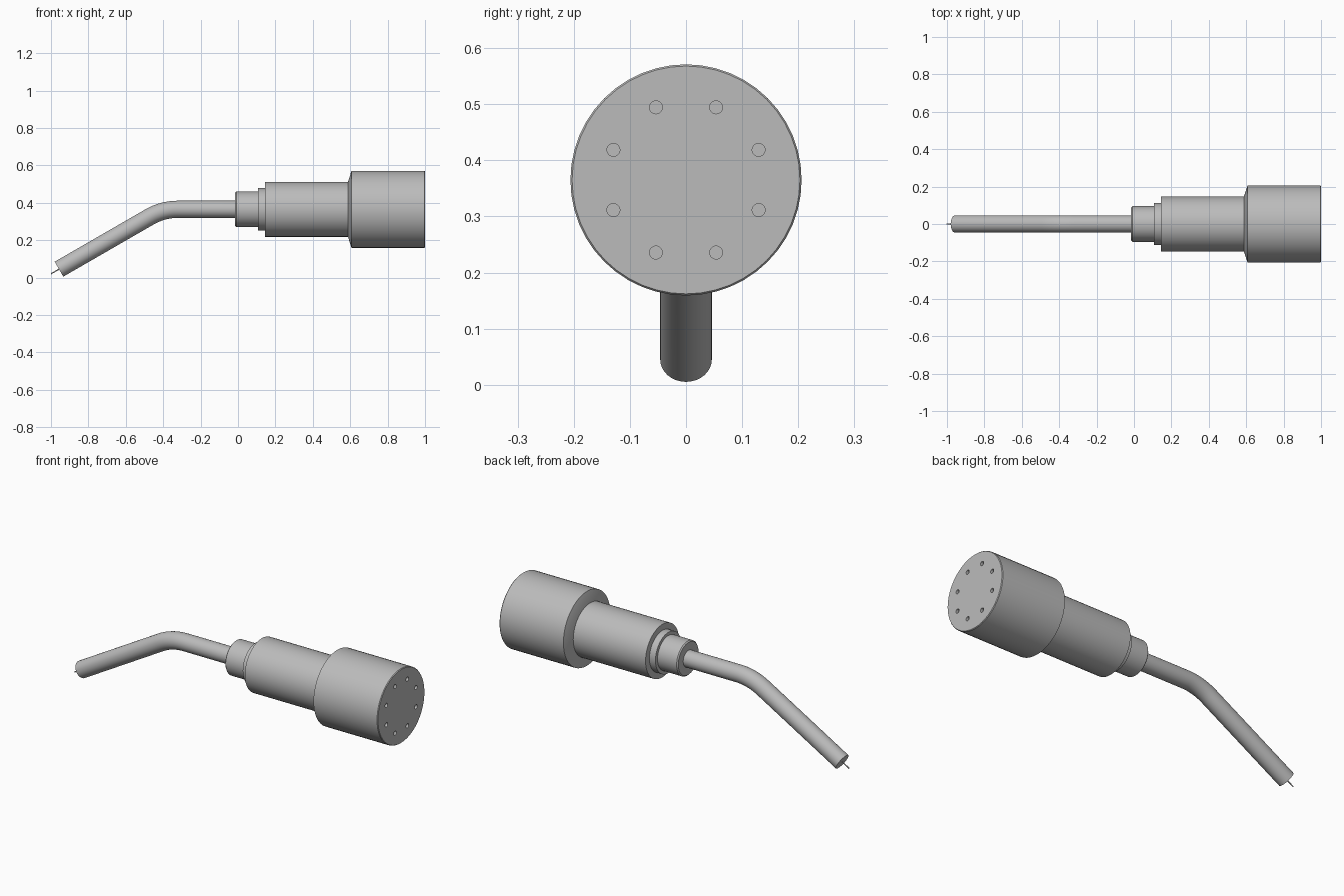
import bpy
import bmesh
from math import sin, cos, tan, pi, radians
from mathutils import Vector

cube = bpy.data.objects.get("Cube")
if cube:
    bpy.data.objects.remove(cube, do_unlink=True)

AXIS_Z = 0.365

metal = bpy.data.materials.new("grey metal")
metal.use_nodes = True
GREY = (0.5, 0.5, 0.5, 1)
metal.diffuse_color = GREY
metal.node_tree.nodes["Principled BSDF"].inputs["Base Color"].default_value = GREY


def sweep(name, rings, sides):
    """Skin round rings (x, z, radius, downward tilt) centred on y = 0."""
    bm = bmesh.new()
    loops = []
    for x, z, r, tilt in rings:
        up = Vector((-sin(tilt), 0, cos(tilt)))
        side = Vector((0, 1, 0))
        centre = Vector((x, 0, z))
        loops.append([bm.verts.new(centre + r * (cos(a) * up + sin(a) * side))
                      for a in (2 * pi * i / sides for i in range(sides))])
    for a, b in zip(loops, loops[1:]):
        for i in range(sides):
            j = (i + 1) % sides
            bm.faces.new((a[i], a[j], b[j], b[i]))
    bm.faces.new(loops[0])
    bm.faces.new(loops[-1])
    bmesh.ops.recalc_face_normals(bm, faces=bm.faces)
    mesh = bpy.data.meshes.new(name)
    bm.to_mesh(mesh)
    bm.free()
    mesh.materials.append(metal)
    obj = bpy.data.objects.new(name, mesh)
    bpy.context.collection.objects.link(obj)
    return obj


def turned(name, profile, sides=48):
    return sweep(name, [(x, AXIS_Z, r, 0) for x, r in profile], sides)


def smooth(obj):
    bpy.ops.object.select_all(action="DESELECT")
    obj.select_set(True)
    bpy.context.view_layer.objects.active = obj
    bpy.ops.object.shade_smooth_by_angle(angle=radians(30))


# Stepped body: nut, collar, grip and wide head
nut = turned("nut", [(-0.015, 0.089), (-0.009, 0.095), (0.11, 0.095)])
collar = turned("collar", [(0.108, 0.113), (0.147, 0.113)])
grip = turned("grip", [(0.145, 0.147), (0.59, 0.147)])
head = turned("head", [(0.588, 0.147), (0.607, 0.206), (0.996, 0.206), (1.0, 0.203)])

# Ring of blind holes in the head's end face
for k in range(8):
    a = radians(22.5 + 45 * k)
    bpy.ops.mesh.primitive_cylinder_add(
        vertices=24, radius=0.0115, depth=0.08,
        location=(1.0, 0.14 * cos(a), AXIS_Z + 0.14 * sin(a)),
        rotation=(0, pi / 2, 0))
    cutter = bpy.context.object
    cutter.name = "hole_cutter"
    cutter.data.materials.append(metal)
    cutter.hide_render = True
    mod = head.modifiers.new("hole", "BOOLEAN")
    mod.object = cutter
    mod.solver = "EXACT"
    bpy.context.view_layer.objects.active = head
    bpy.ops.object.modifier_apply(modifier=mod.name)
    bpy.data.objects.remove(cutter, do_unlink=True)

# Bent pipe: straight run, smooth arc, then a slope down to the tip
BEND = radians(30)
BEND_RADIUS = 0.3
STEPS = 10
tip_x, tip_z = -0.957, 0.045
corner_x = tip_x + (AXIS_Z - tip_z) / tan(BEND)
arc_x = corner_x + BEND_RADIUS * tan(BEND / 2)
path = [(0.0, AXIS_Z, 0.046, 0)]
for i in range(STEPS + 1):
    a = BEND * i / STEPS
    path.append((arc_x - BEND_RADIUS * sin(a),
                 AXIS_Z - BEND_RADIUS * (1 - cos(a)), 0.046, a))
path.append((tip_x, tip_z, 0.046, BEND))
pipe = sweep("bent_pipe", path, 32)

# Thin wire sticking out of the pipe tip
wire = sweep("wire", [(tip_x + d * cos(BEND), tip_z + d * sin(BEND), 0.003, BEND)
                      for d in (0.02, -0.05)], 10)

for part in (nut, collar, grip, head, pipe, wire):
    smooth(part)
